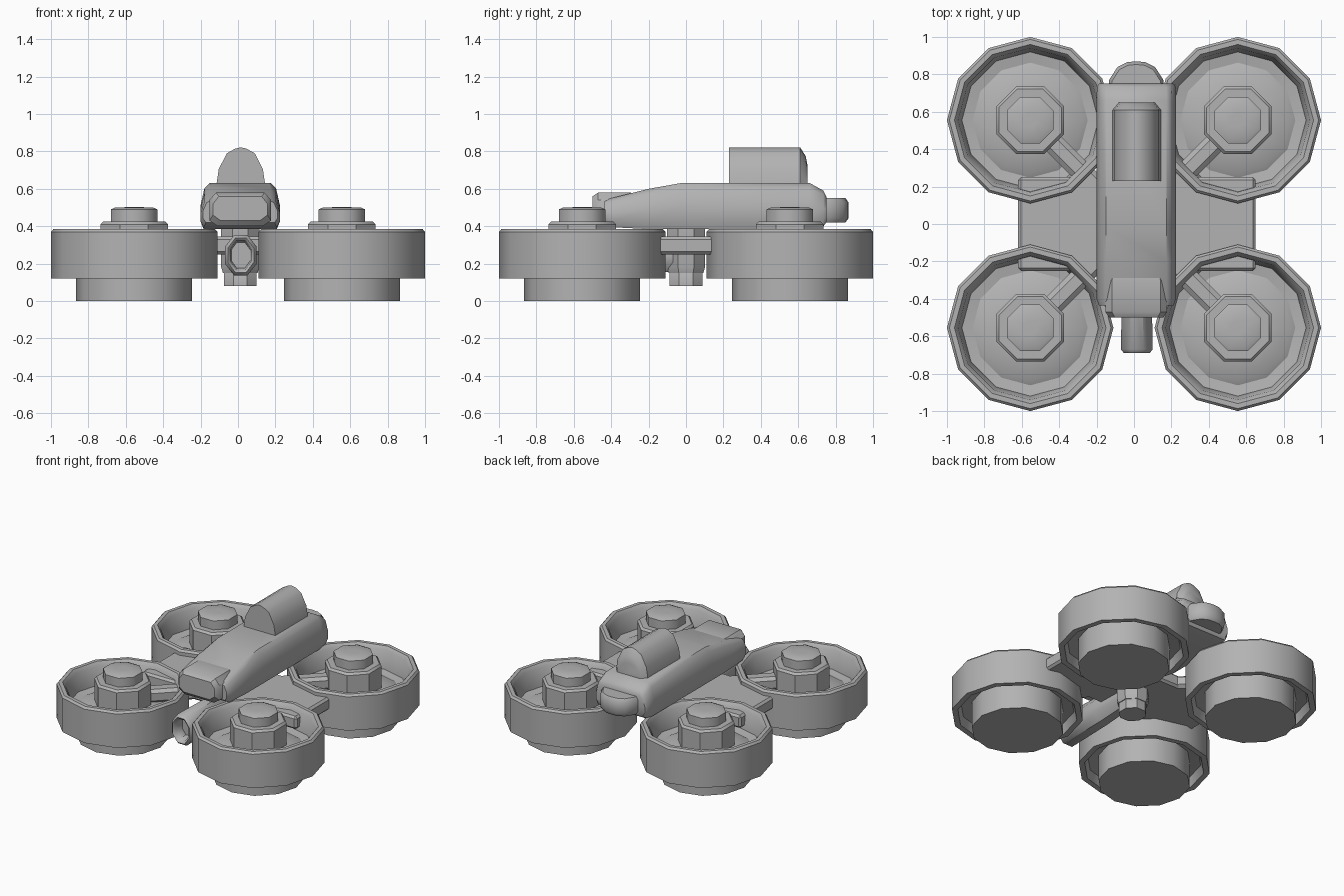
import bpy, bmesh, math

if "Cube" in bpy.data.objects:
    bpy.data.objects.remove(bpy.data.objects["Cube"])

mat = bpy.data.materials.new("plain_grey")
mat.diffuse_color = (0.45, 0.45, 0.45, 1)
mat.use_nodes = True
mat.node_tree.nodes["Principled BSDF"].inputs["Base Color"].default_value = mat.diffuse_color


def finish(bm, name, angle=35, bevel=0):
    bmesh.ops.remove_doubles(bm, verts=bm.verts, dist=0.0005)
    bmesh.ops.recalc_face_normals(bm, faces=bm.faces)
    me = bpy.data.meshes.new(name)
    bm.to_mesh(me)
    bm.free()
    me.materials.append(mat)
    ob = bpy.data.objects.new(name, me)
    bpy.context.collection.objects.link(ob)
    bpy.ops.object.select_all(action='DESELECT')
    ob.select_set(True)
    bpy.context.view_layer.objects.active = ob
    if bevel:
        m = ob.modifiers.new("Bevel", 'BEVEL')
        m.width = bevel
        m.segments = 1
        bpy.ops.object.modifier_apply(modifier="Bevel")
    bpy.ops.object.shade_smooth_by_angle(angle=math.radians(angle))
    return ob


def loft(name, rings, closed=False, **kw):
    """Skin equal-length rings; cap the ends, or join last to first."""
    bm = bmesh.new()
    vs = [[bm.verts.new(p) for p in r] for r in rings]
    n = len(vs[0])
    pairs = list(zip(vs, vs[1:])) + ([(vs[-1], vs[0])] if closed else [])
    for a, b in pairs:
        for i in range(n):
            j = (i + 1) % n
            bm.faces.new((a[i], a[j], b[j], b[i]))
    if not closed:
        bm.faces.new(vs[0])
        bm.faces.new(vs[-1])
    return finish(bm, name, **kw)


def lathe(name, profile, sides, cx=0, cy=0, turn=0, closed=False, **kw):
    rings = []
    for r, z in profile:
        rings.append([(cx + r * math.cos(turn + math.tau * i / sides),
                       cy + r * math.sin(turn + math.tau * i / sides), z) for i in range(sides)])
    return loft(name, rings, closed, **kw)


def box(name, x0, x1, y0, y1, z0, z1, **kw):
    ring = lambda z: [(x0, y0, z), (x1, y0, z), (x1, y1, z), (x0, y1, z)]
    return loft(name, [ring(z0), ring(z1)], **kw)


# four ducted rotors, each with a diagonal support beam
for sx, nx in ((-1, "left"), (1, "right")):
    for sy, ny in ((-1, "front"), (1, "rear")):
        cx, cy, tag = sx * 0.555, sy * 0.555, f"_{ny}_{nx}"
        lathe("duct" + tag,
              [(.445, .12), (.445, .37), (.432, .385), (.405, .385), (.385, .36), (.365, .23),
               (.30, .22), (.30, .19), (.385, .18), (.405, .12)], 12, cx, cy, closed=True)
        lathe("motor_drum" + tag, [(.31, 0), (.31, .22), (.28, .235), (.17, .26)], 12, cx, cy)
        lathe("hub" + tag, [(.195, .22), (.195, .41), (.18, .425), (.13, .425)], 8, cx, cy, math.pi / 8)
        lathe("hub_cap" + tag, [(.135, .42), (.135, .49), (.11, .5), (.04, .502)], 8, cx, cy, math.pi / 8, angle=60)
        # beam from the body centre to the hub
        d, w = math.sqrt(.5), .055
        a, b = .05, .62
        rings = []
        for t in (a, b):
            rings.append([(sx * d * t + sx * d * u, sy * d * t - sy * d * u, z)
                          for u, z in ((-w, .27), (-w, .325), (-.03, .345), (.03, .345),
                                       (w, .325), (w, .27), (.03, .25), (-.03, .25))])
        loft("beam" + tag, rings)

# flat wing between the ducts
box("wing_plate", -.62, .65, -.25, .25, .25, .345, bevel=.015)


# fuselage lofted along y: (y, bottom, top, half width)
def section(y, z0, z1, w, cx=.012):
    h = z1 - z0
    half = [(w * .92, z0), (w, z0 + h * .2), (w, z0 + h * .5), (w * .9, z0 + h * .88), (w * .76, z1)]
    return [(cx + x, y, z) for x, z in half] + [(cx - x, y, z) for x, z in reversed(half)]


loft("fuselage", [section(*s) for s in (
    (-.435, .42, .54, .20), (-.40, .395, .55, .212), (-.20, .385, .60, .213),
    (-.02, .385, .632, .213), (.66, .385, .632, .213), (.735, .40, .59, .21),
    (.75, .42, .56, .20))], angle=40)

# nose block
loft("nose_block", [[(.012 + x * w, y, z) for x, z in (
    (-.12, z0), (.12, z0), (.165, z0 + .03), (.165, z1 - .04), (.13, z1), (-.13, z1),
    (-.165, z1 - .04), (-.165, z0 + .03))] for y, z0, z1, w in (
        (-.50, .43, .56, .88), (-.47, .40, .58, 1), (-.30, .40, .58, 1), (-.27, .42, .575, .9))], angle=40)

# arched canopy on the rear of the body
arch = [(-.13, 0), (-.118, .08), (-.075, .165), (-.03, .19), (0, .197),
        (.03, .19), (.075, .165), (.118, .08), (.13, 0)]
loft("canopy", [[(.015 + x * w, y, .625 + z * h) for x, z in arch]
                for y, w, h in ((.23, 1, 1), (.61, 1, 1), (.64, .8, .76), (.65, .75, .5))], angle=40)

# rounded tail block
tail = [(-.145, .68), (.145, .68), (.145, .77), (.10, .84), (.05, .865), (0, .87),
        (-.05, .865), (-.10, .84), (-.145, .77)]
loft("tail_block", [[(.012 + x * s, y if y < .7 else .7 + (y - .7) * s, z) for x, y in tail]
                    for z, s in ((.42, .9), (.445, 1), (.525, 1), (.55, .9))], angle=40)

# gun barrel: hollow octagonal tube pointing forward
oct_ring = lambda y, rx, rz: [(.015 + rx * math.cos(math.tau * (i + .5) / 8), y,
                               .245 + rz * math.sin(math.tau * (i + .5) / 8)) for i in range(8)]
loft("gun_barrel", [oct_ring(*s) for s in (
    (-.60, .055, .075), (-.68, .06, .085), (-.69, .075, .10), (-.67, .092, .118),
    (-.30, .085, .11), (0, .075, .09))], angle=50)

# turret post and foot under the body
lathe("turret_post", [(.10, .15), (.11, .18), (.11, .39)], 8, .012, 0, math.pi / 8)
lathe("turret_foot", [(.095, .08), (.095, .15), (.08, .17)], 8, .012, 0, math.pi / 8)
